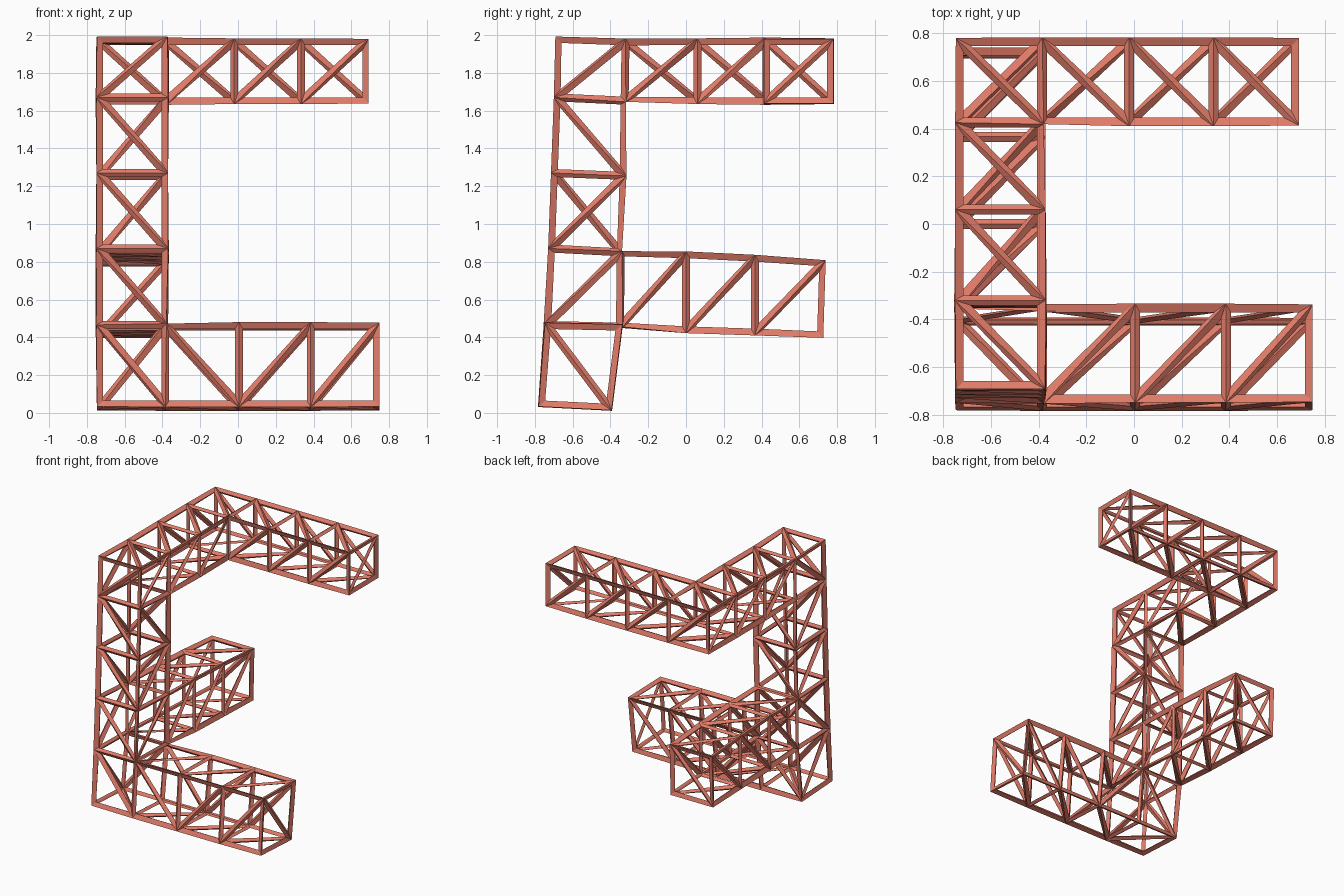
import bpy, bmesh
from itertools import product

if "Cube" in bpy.data.objects:
    bpy.data.objects.remove(bpy.data.objects["Cube"])

# Lattice node positions: index (i, j, k) along x, y, z
COL_X = (-0.735, -0.385)
COL_YZ = [((-0.768, 0.045), (-0.405, 0.027)), ((-0.735, 0.465), (-0.35, 0.457)),
          ((-0.715, 0.87), (-0.345, 0.85)), ((-0.70, 1.27), (-0.33, 1.255)),
          ((-0.685, 1.67), (-0.325, 1.653)), ((-0.68, 1.98), (-0.32, 1.967))]
FOOT_X = (0.005, 0.385, 0.737)
MID_Y = (0.0, 0.365, (0.715, 0.727))
MID_Z = ((0.437, 0.425, 0.41), (0.84, 0.822, 0.797))
TOP_Y = (0.06, 0.425, 0.768)
TOP_Z = (1.65, 1.968)
ARM_X = (-0.02, 0.333, 0.68)


def node(i, j, k):
    x = COL_X[i] if i < 2 else (FOOT_X if k < 2 else ARM_X)[i - 2]
    if j < 2:
        y, z = COL_YZ[k][j]
    elif k < 3:
        y, z = MID_Y[j - 2], MID_Z[k - 1][j - 2]
        if isinstance(y, tuple):
            y = y[k - 1]
    else:
        y, z = TOP_Y[j - 2], TOP_Z[k - 4]
    return x, y, z


# Runs of cells, with brace direction per cell for each side
# (a = rising, b = falling), in order x low/high, y low/high, z low/high
PARTS = [
    ([(0, 0, k) for k in range(5)], ("babba", "baaba", "bbbba", "aaaab", "bbbbb", "bbbbb")),  # column
    ([(i, 0, 0) for i in (1, 2, 3)], ("bbb", "bbb", "baa", "baa", "aaa", "aaa")),            # foot
    ([(0, j, 1) for j in (1, 2, 3)], ("aaa", "aaa", "aaa", "aaa", "aaa", "aaa")),            # middle arm
    ([(0, j, 4) for j in (1, 2, 3)], ("bbb", "aaa", "bbb", "bbb", "aaa", "bbb")),            # top arm
    ([(i, 3, 4) for i in (1, 2, 3)], ("aaa", "aaa", "aaa", "bbb", "aaa", "bbb")),            # top side arm
]
cells = {c for run, _ in PARTS for c in run}

bm = bmesh.new()
verts = {}


def vert(key):
    if key not in verts:
        verts[key] = bm.verts.new(node(*key))
    return verts[key]


# Triangulated outer skin of the joined cells
for run, braces in PARTS:
    for n, cell in enumerate(run):
        for axis, side in product(range(3), range(2)):
            nb = list(cell)
            nb[axis] += 2 * side - 1
            if tuple(nb) in cells:
                continue
            u, v = [a for a in range(3) if a != axis]
            q = []
            for du, dv in ((0, 0), (1, 0), (1, 1), (0, 1)):
                key = list(cell)
                key[axis] += side
                key[u] += du
                key[v] += dv
                q.append(vert(tuple(key)))
            if braces[axis * 2 + side][n] == "b":
                q = q[1:] + q[:1]
            bm.faces.new((q[0], q[1], q[2]))
            bm.faces.new((q[0], q[2], q[3]))
bmesh.ops.recalc_face_normals(bm, faces=bm.faces)

mesh = bpy.data.meshes.new("truss_frame")
bm.to_mesh(mesh)
bm.free()
frame = bpy.data.objects.new("truss_frame", mesh)
bpy.context.collection.objects.link(frame)

# Bars along every edge
wire = frame.modifiers.new("bars", 'WIREFRAME')
wire.thickness = 0.042
wire.offset = 0
wire.use_even_offset = True
wire.use_replace = True

mat = bpy.data.materials.new("red_paint")
mat.diffuse_color = (0.75, 0.2, 0.14, 1)
mat.use_nodes = True
mat.node_tree.nodes["Principled BSDF"].inputs["Base Color"].default_value = mat.diffuse_color
mesh.materials.append(mat)
